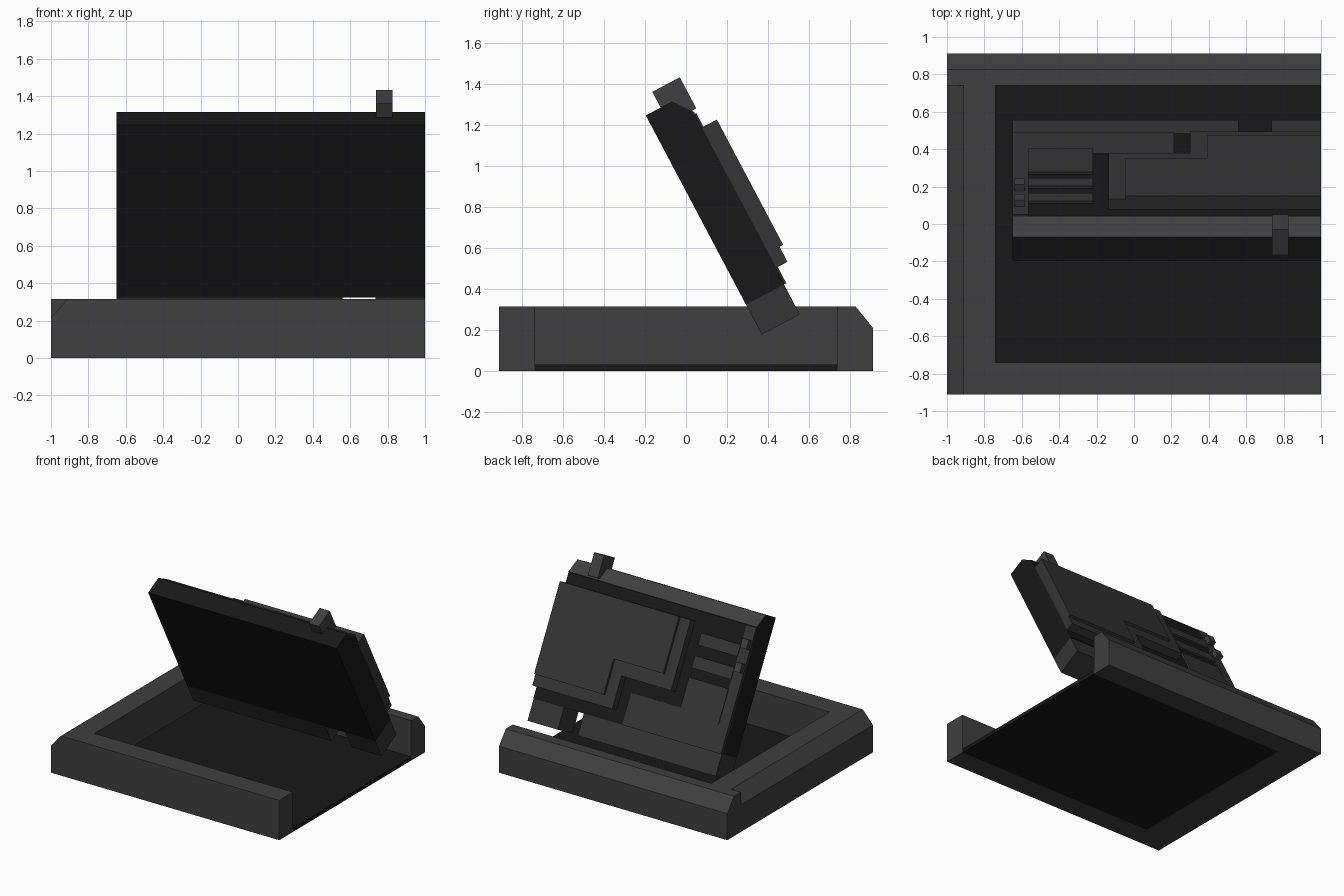
import bpy, bmesh, math
from mathutils import Vector

if "Cube" in bpy.data.objects:
    bpy.data.objects.remove(bpy.data.objects["Cube"])


def material(name, g):
    m = bpy.data.materials.new(name)
    m.diffuse_color = (g, g, g, 1)
    m.use_nodes = True
    m.node_tree.nodes["Principled BSDF"].inputs["Base Color"].default_value = m.diffuse_color
    return m


FRAME = material("frame_grey", 0.05)
SHELL = material("shell_grey", 0.035)
BLACK = material("black", 0.009)

# Tilted panel axes: u runs up the panel, v runs out of its back
TILT = math.radians(27.9)
ORIGIN = Vector((0, 0.37, 0.177))
U = Vector((0, -math.sin(TILT), math.cos(TILT)))
V = Vector((0, math.cos(TILT), math.sin(TILT)))


def tilted(x, u, v):
    return ORIGIN + Vector((x, 0, 0)) + U * u + V * v


def prism(name, start, end, mat):
    """Solid between two matching outlines."""
    bm = bmesh.new()
    a = [bm.verts.new(p) for p in start]
    b = [bm.verts.new(p) for p in end]
    n = len(a)
    bm.faces.new(a)
    bm.faces.new(b[::-1])
    for i in range(n):
        j = (i + 1) % n
        bm.faces.new((a[i], b[i], b[j], a[j]))
    bmesh.ops.recalc_face_normals(bm, faces=bm.faces)
    me = bpy.data.meshes.new(name)
    bm.to_mesh(me)
    bm.free()
    me.materials.append(mat)
    ob = bpy.data.objects.new(name, me)
    bpy.context.collection.objects.link(ob)
    return ob


def along_x(name, yz, x0, x1, mat):
    return prism(name, [(x0, y, z) for y, z in yz], [(x1, y, z) for y, z in yz], mat)


def along_y(name, xz, y0, y1, mat):
    return prism(name, [(x, y0, z) for x, z in xz], [(x, y1, z) for x, z in xz], mat)


def panel_profile(name, uv, x0, x1, mat):
    return prism(name, [tilted(x0, u, v) for u, v in uv],
                 [tilted(x1, u, v) for u, v in uv], mat)


def panel_layer(name, xu, v0, v1, mat):
    return prism(name, [tilted(x, u, v0) for x, u in xu],
                 [tilted(x, u, v1) for x, u in xu], mat)


def panel_box(name, x0, x1, u0, u1, v0, v1, mat):
    return panel_layer(name, [(x0, u0), (x1, u0), (x1, u1), (x0, u1)], v0, v1, mat)


# Tray: chamfered back and left walls, plain front wall, open right side
H = 0.315
along_x("back_wall", [(0.74, 0), (0.912, 0), (0.912, 0.21), (0.827, H), (0.74, H)], -1, 1, FRAME)
along_y("left_wall", [(-1, 0), (-0.74, 0), (-0.74, H), (-0.912, H), (-1, 0.215)], -0.912, 0.74, FRAME)
along_x("front_wall", [(-0.912, 0), (-0.74, 0), (-0.74, H), (-0.912, H)], -0.74, 1, FRAME)
along_x("tray_floor", [(-0.74, 0), (0.74, 0), (0.74, 0.03), (-0.74, 0.03)], -0.74, 1, BLACK)

# Leaning panel with a chamfered top edge
panel_profile("panel_body", [(0.165, 0), (1.21, 0), (1.21, 0.142), (1.11, 0.215), (0.165, 0.215)],
              -0.65, 1, BLACK)
panel_profile("panel_top_trim", [(1.205, 0.14), (1.212, 0.144), (1.112, 0.218), (1.105, 0.21)],
              -0.65, 1, FRAME)

# Hinge lugs below the panel, with a gap between them
for name, x0, x1 in (("long_hinge_lug", -0.65, 0.56), ("short_hinge_lug", 0.735, 1)):
    panel_box(name, x0, x1, 0, 0.165, 0, 0.21, SHELL)

# Back cover plate with its narrow side rim
panel_layer("back_plate", [(-0.65, 0.165), (0.215, 0.165), (0.215, 0.404), (-0.22, 0.404),
                           (-0.22, 0.36), (-0.565, 0.36), (-0.565, 1.105), (-0.65, 1.105)],
            0.2, 0.223, SHELL)

# Stepped raised covers, one on the other
for name, xa, xb, ua, ub, v0, v1 in (("lower_cover", -0.135, 0.3, 0.255, 0.502, 0.21, 0.277),
                                     ("upper_cover", -0.045, 0.39, 0.338, 0.604, 0.27, 0.297)):
    panel_layer(name, [(xb, ua), (1, ua), (1, 1.03), (xa, 1.03), (xa, ub), (xb, ub)], v0, v1, SHELL)

# Vent block and slats
for i, (u0, u1) in enumerate(((0.36, 0.63), (0.7, 0.79), (0.87, 0.96))):
    panel_box(f"vent_slat_{i + 1}", -0.565, -0.22, u0, u1, 0.2, 0.229, SHELL)

# Small pegs on the rim
for i in range(2):
    u = 0.763 + 0.177 * i
    panel_box(f"rim_peg_{i + 1}", -0.64, -0.585, u, u + 0.07, 0.215, 0.26, FRAME)

# Latch tab on top
panel_box("latch_tab", 0.738, 0.825, 1.125, 1.297, 0.082, 0.234, FRAME)
